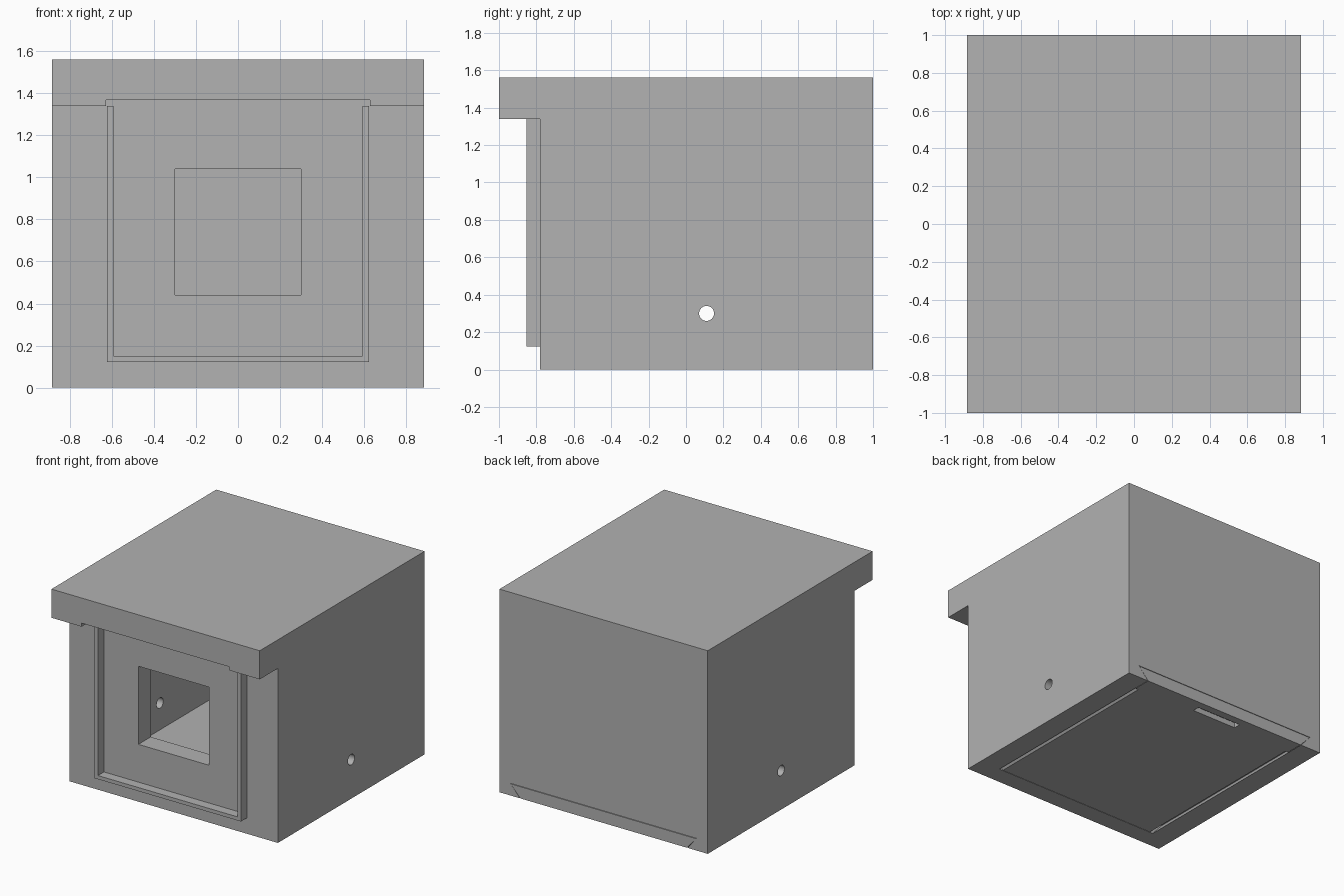
import bpy, bmesh, math
from mathutils import Matrix, Vector

cube = bpy.data.objects.get("Cube")
if cube:
    bpy.data.objects.remove(cube, do_unlink=True)

# Single plain grey
grey = bpy.data.materials.new("plain_grey")
grey.use_nodes = True
color = (0.445, 0.445, 0.445, 1)
grey.diffuse_color = color
grey.node_tree.nodes["Principled BSDF"].inputs["Base Color"].default_value = color


def finish(name, bm):
    bmesh.ops.recalc_face_normals(bm, faces=bm.faces)
    mesh = bpy.data.meshes.new(name)
    bm.to_mesh(mesh)
    bm.free()
    mesh.materials.append(grey)
    obj = bpy.data.objects.new(name, mesh)
    bpy.context.collection.objects.link(obj)
    return obj


def prism(name, points, direction):
    """Extrude a closed 3D outline along a direction."""
    bm = bmesh.new()
    face = bm.faces.new([bm.verts.new(p) for p in points])
    ext = bmesh.ops.extrude_face_region(bm, geom=[face])["geom"]
    moved = [v for v in ext if isinstance(v, bmesh.types.BMVert)]
    bmesh.ops.translate(bm, verts=moved, vec=Vector(direction))
    return finish(name, bm)


def box(name, x0, x1, y0, y1, z0, z1):
    return prism(name, [(x0, y0, z0), (x1, y0, z0), (x1, y1, z0), (x0, y1, z0)],
                 (0, 0, z1 - z0))


def dovetail(name, bottom, top, y0, y1, z0, z1):
    return prism(name, [(-bottom, y0, z0), (bottom, y0, z0), (top, y0, z1), (-top, y0, z1)],
                 (0, y1 - y0, 0))


def cut(target, cutter, operation="DIFFERENCE"):
    mod = target.modifiers.new("cut", "BOOLEAN")
    mod.operation = operation
    mod.solver = "EXACT"
    mod.object = cutter
    bpy.context.view_layer.objects.active = target
    bpy.ops.object.modifier_apply(modifier=mod.name)
    bpy.data.objects.remove(cutter, do_unlink=True)


W, FRONT, BACK, TOP = 0.885, -0.78, 1.0, 1.56
EAVE = 1.34

# Housing with the roof overhang as one side profile
side = [(FRONT, 0), (BACK, 0), (BACK, TOP), (-1, TOP), (-1, EAVE), (FRONT, EAVE)]
housing = prism("housing", [(-W, y, z) for y, z in side], (2 * W, 0, 0))

# Hollow chamber, front window and dovetail slot in the base
cut(housing, box("chamber_cutter", -0.74, 0.74, -0.63, 0.85, 0.05, 1.41))
cut(housing, box("window_cutter", -0.3, 0.3, -0.9, -0.55, 0.44, 1.04))
cut(housing, dovetail("slot_cutter", 0.711, 0.793, -0.64, 1.1, 0, 0.094))

# Shallow notch under the overhang
cut(housing, box("notch_cutter", -0.628, 0.628, -1.1, FRONT, EAVE - 0.1, 1.367))

# Round hole through both side walls
bm = bmesh.new()
bmesh.ops.create_cone(bm, cap_ends=True, segments=32, radius1=0.04, radius2=0.04, depth=3,
                      matrix=Matrix.Translation((0, 0.11, 0.3)) @ Matrix.Rotation(math.pi / 2, 4, "Y"))
cut(housing, finish("hole_cutter", bm))

# U-shaped rim on the front
u = [(-0.622, EAVE), (-0.622, 0.122), (0.622, 0.122), (0.622, EAVE),
     (0.592, EAVE), (0.592, 0.15), (-0.592, 0.15), (-0.592, EAVE)]
prism("front_rim", [(x, -0.853, z) for x, z in u], (0, -0.853 * -1 + FRONT, 0))

# Sliding floor panel: narrow tray with a snug end block and finger groove
dovetail("floor_panel", 0.682, 0.762, -0.637, 0.86, 0, 0.09)
end_block = dovetail("floor_end_block", 0.707, 0.789, 0.86, BACK, 0, 0.09)
cut(end_block, box("groove_cutter", -0.19, 0.19, 0.885, 0.94, -0.1, 0.04))

# Smooth only the round hole walls
bpy.ops.object.select_all(action="DESELECT")
housing.select_set(True)
bpy.context.view_layer.objects.active = housing
bpy.ops.object.shade_smooth_by_angle(angle=math.radians(30))
